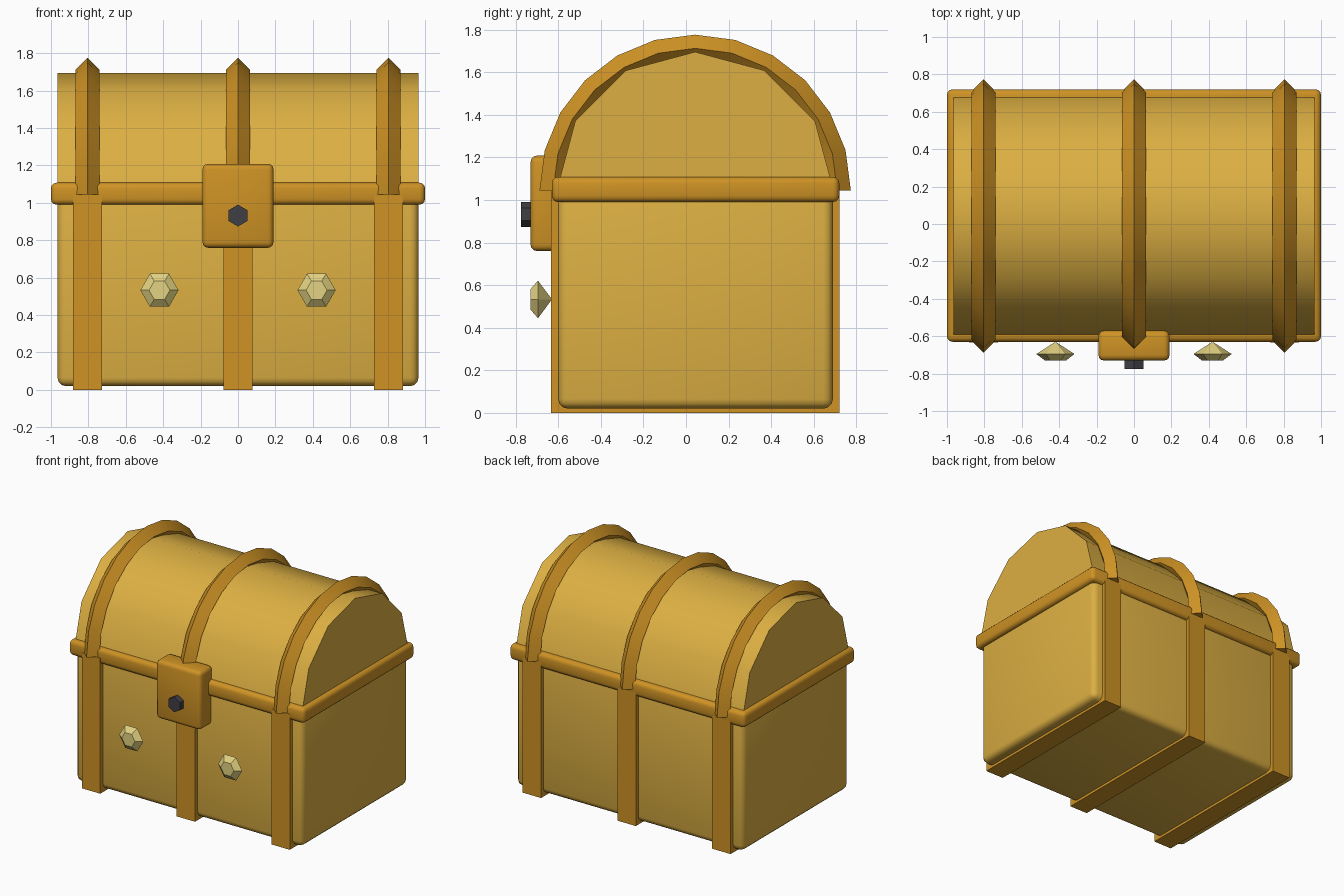
import bpy, bmesh
from math import sin, cos, pi, radians

cube = bpy.data.objects.get("Cube")
if cube:
    bpy.data.objects.remove(cube, do_unlink=True)

CY = 0.043       # depth centre of the chest
HINGE_Z = 1.045  # centre height of the arched lid


def material(name, rgb):
    m = bpy.data.materials.new(name)
    m.use_nodes = True
    color = (*rgb, 1)
    m.diffuse_color = color
    m.node_tree.nodes["Principled BSDF"].inputs["Base Color"].default_value = color
    return m


gold = material("golden wood", (0.72, 0.43, 0.055))
brown = material("brown trim", (0.62, 0.29, 0.018))
gem_mat = material("pale gem", (0.77, 0.65, 0.22))
iron = material("dark iron", (0.05, 0.05, 0.06))


def finish(name, bm, mat, smooth=True):
    bmesh.ops.recalc_face_normals(bm, faces=bm.faces)
    mesh = bpy.data.meshes.new(name)
    bm.to_mesh(mesh)
    bm.free()
    mesh.materials.append(mat)
    ob = bpy.data.objects.new(name, mesh)
    bpy.context.collection.objects.link(ob)
    if smooth:
        bpy.ops.object.select_all(action='DESELECT')
        ob.select_set(True)
        bpy.context.view_layer.objects.active = ob
        bpy.ops.object.shade_smooth_by_angle(angle=radians(40))
    return ob


def box(name, lo, hi, mat, bevel=0.0):
    bm = bmesh.new()
    bmesh.ops.create_cube(bm, size=1)
    for v in bm.verts:
        v.co = [(a + b) / 2 + c * (b - a) for a, b, c in zip(lo, hi, v.co)]
    if bevel:
        bmesh.ops.bevel(bm, geom=bm.edges[:], offset=bevel, segments=3,
                        profile=0.5, affect='EDGES', clamp_overlap=True)
    return finish(name, bm, mat, bevel > 0)


def loft(name, loops, mat, smooth=False):
    """Skin a row of equal point loops and cap both ends."""
    bm = bmesh.new()
    rings = [[bm.verts.new(p) for p in loop] for loop in loops]
    n = len(rings[0])
    for a, b in zip(rings, rings[1:]):
        for i in range(n):
            j = (i + 1) % n
            bm.faces.new((a[i], a[j], b[j], b[i]))
    bm.faces.new(rings[0])
    bm.faces.new(rings[-1])
    bmesh.ops.remove_doubles(bm, verts=bm.verts, dist=1e-5)
    return finish(name, bm, mat, smooth)


def hexagon(x, y, z, r, turn=0.0):
    return [(x + r * cos(turn + i * pi / 3), y, z + r * sin(turn + i * pi / 3))
            for i in range(6)]


# Body and rim
box("body", (-0.965, -0.6, 0.02), (0.965, 0.69, 1.05), gold, 0.045)
box("rim", (-1, -0.63, 0.99), (1, 0.72, 1.108), brown, 0.03)

# Arched lid
lid_loops = [[(x, CY + 0.65 * cos(i * pi / 6), HINGE_Z + 0.65 * sin(i * pi / 6))
              for i in range(7)] for x in (-0.965, 0.965)]
loft("lid", lid_loops, gold, True)

# Straps around the body, with diamond-section ribs over the lid
for side, x in (("right", -0.805), ("middle", 0), ("left", 0.805)):
    box(side + "_strap", (x - 0.078, -0.633, 0), (x + 0.078, 0.72, 1.04), brown)
    arch = []
    for i in range(13):
        a = i * pi / 12
        arch.append([(x + dx, CY + r * cos(a), HINGE_Z + r * sin(a))
                     for dx, r in ((0, 0.731), (0.064, 0.667), (0, 0.603), (-0.064, 0.667))])
    loft(side + "_lid_rib", arch, brown, True)

# Lock plate and hexagonal bolt
box("lock_plate", (-0.19, -0.73, 0.76), (0.19, -0.57, 1.208), brown, 0.03)
loft("lock_bolt", [hexagon(0, y, 0.932, 0.058, pi / 6) for y in (-0.774, -0.68)], iron)

# Cut gems on the front
for side, x in (("right", -0.42), ("left", 0.42)):
    loft(side + "_gem", [hexagon(x, y, 0.533, r) for y, r in
                         ((-0.73, 0.056), (-0.695, 0.102), (-0.63, 0.001))], gem_mat)
